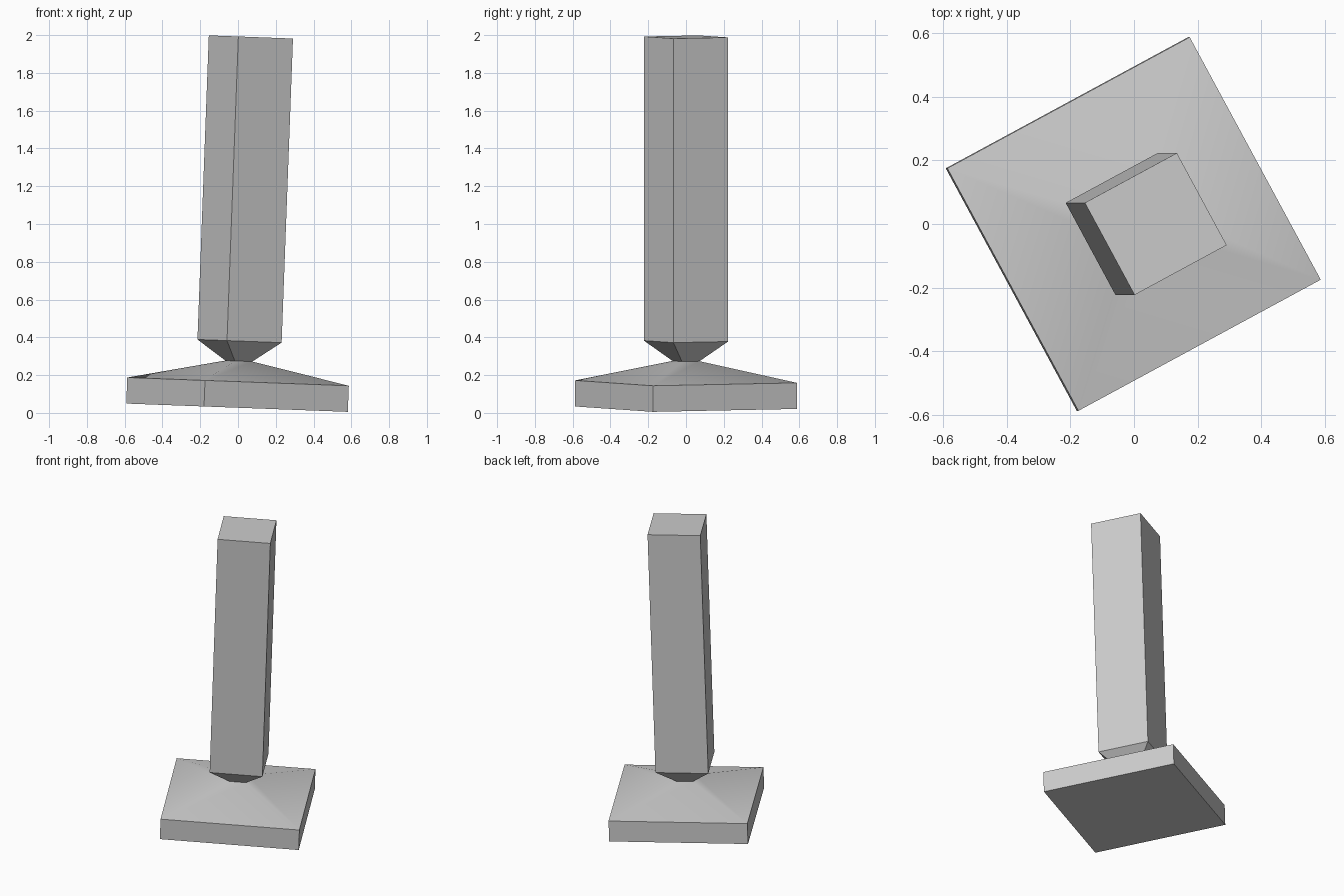
import bpy
import bmesh
from math import radians
from mathutils import Matrix

cube = bpy.data.objects.get("Cube")
if cube:
    bpy.data.objects.remove(cube, do_unlink=True)

# Single grey material
GREY = (0.6, 0.6, 0.6, 1.0)
grey = bpy.data.materials.new("plain_grey")
grey.use_nodes = True
grey.diffuse_color = GREY
grey.node_tree.nodes["Principled BSDF"].inputs["Base Color"].default_value = GREY

# The whole pedestal is turned about its axis and leans slightly to +x
PLACE = (Matrix.Translation((-0.005, 0, 0.0275))
         @ Matrix.Rotation(0.0373, 4, "Y")
         @ Matrix.Rotation(radians(28.4), 4, "Z"))


def square_loft(name, sections, cap):
    """Stack square sections (side, height); cap the section at index cap."""
    bm = bmesh.new()
    rings = []
    for side, height in sections:
        h = side / 2
        rings.append([bm.verts.new((x * h, y * h, height))
                      for x, y in ((-1, -1), (1, -1), (1, 1), (-1, 1))])
    for low, high in zip(rings, rings[1:]):
        for i in range(4):
            j = (i + 1) % 4
            bm.faces.new((low[i], low[j], high[j], high[i]))
    bm.faces.new(rings[cap] if cap else rings[cap][::-1])
    bm.transform(PLACE)
    mesh = bpy.data.meshes.new(name)
    bm.to_mesh(mesh)
    bm.free()
    mesh.materials.append(grey)
    obj = bpy.data.objects.new(name, mesh)
    bpy.context.collection.objects.link(obj)
    bpy.ops.object.select_all(action="DESELECT")
    obj.select_set(True)
    bpy.context.view_layer.objects.active = obj
    bpy.ops.object.shade_smooth_by_angle(angle=radians(30))
    return obj


NECK = (0.105, 0.247)

# Square slab with a shallow sloping top, rising to the narrow neck
square_loft("base", [(0.866, 0), (0.866, 0.138), NECK], cap=0)

# Tall square post with a tapered foot
square_loft("column", [NECK, (0.329, 0.353), (0.329, 1.964)], cap=-1)
